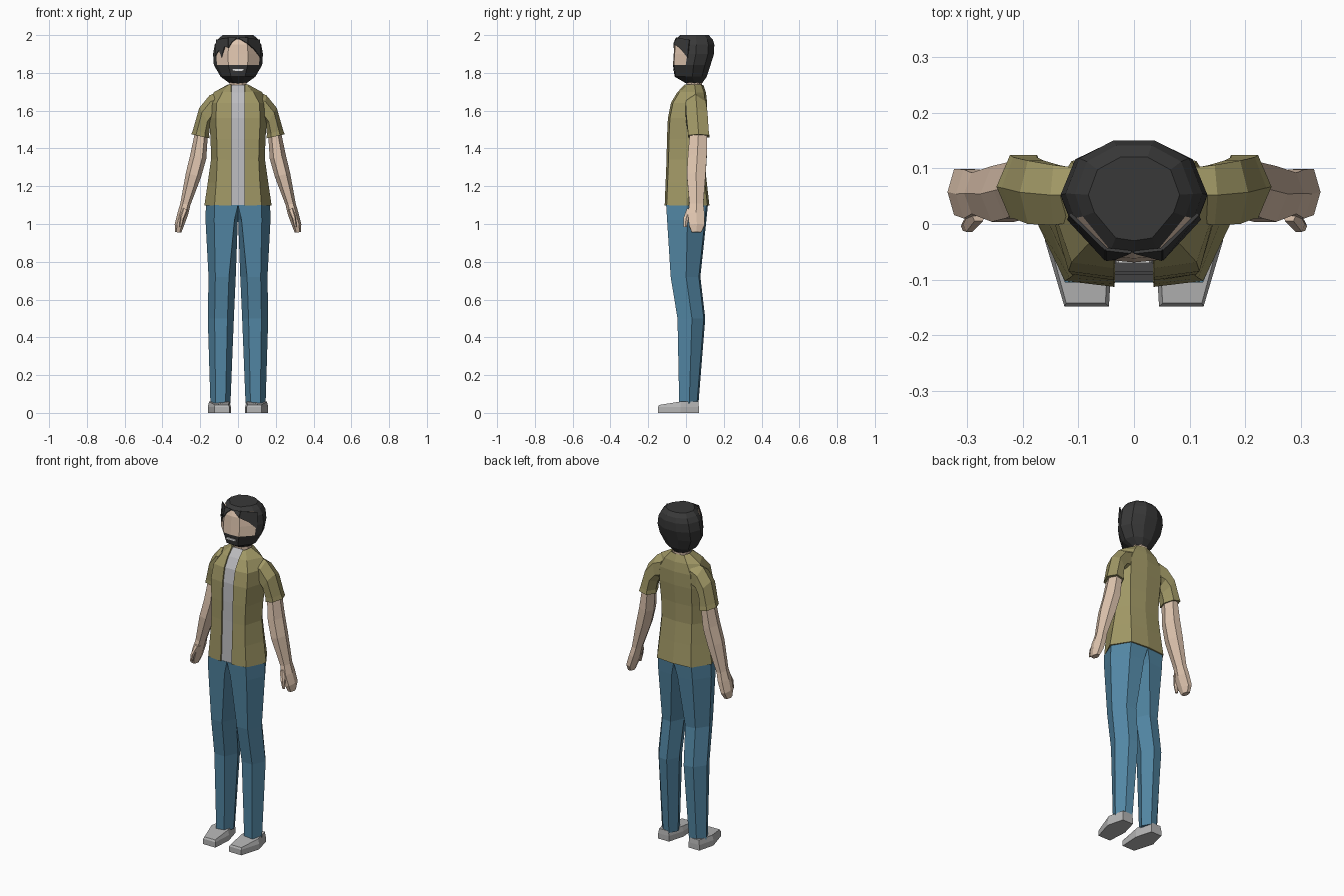
import bpy, bmesh

cube = bpy.data.objects.get("Cube")
if cube:
    bpy.data.objects.remove(cube, do_unlink=True)


def material(name, r, g, b):
    m = bpy.data.materials.new(name)
    m.use_nodes = True
    m.diffuse_color = (r, g, b, 1)
    m.node_tree.nodes["Principled BSDF"].inputs["Base Color"].default_value = (r, g, b, 1)
    return m


SKIN = material("skin", .74, .56, .43)
OLIVE = material("olive cloth", .35, .31, .13)
DENIM = material("blue denim", .085, .24, .37)
WHITE = material("pale grey shirt", .50, .50, .52)
SHOE = material("shoe grey", .46, .46, .46)
HAIR = material("dark hair", .04, .04, .04)
TEETH = material("teeth", .75, .75, .75)


def make(name, verts, faces, *mats):
    bm = bmesh.new()
    vs = [bm.verts.new(v) for v in verts]
    for f in faces:
        bm.faces.new([vs[i] for i in f])
    bmesh.ops.recalc_face_normals(bm, faces=bm.faces[:])
    mesh = bpy.data.meshes.new(name)
    bm.to_mesh(mesh)
    bm.free()
    for m in mats:
        mesh.materials.append(m)
    ob = bpy.data.objects.new(name, mesh)
    bpy.context.collection.objects.link(ob)
    return ob


def loft(name, rings, *mats, closed=True, caps=True):
    """Skin a list of equal-length rings."""
    n = len(rings[0])
    faces = []
    for r in range(len(rings) - 1):
        for i in range(n if closed else n - 1):
            a, b = r * n + i, r * n + (i + 1) % n
            faces.append((a, b, b + n, a + n))
    if closed and caps:
        faces += [range(n), range((len(rings) - 1) * n, len(rings) * n)]
    return make(name, [p for ring in rings for p in ring], faces, *mats)


def thicken(ob, t):
    mod = ob.modifiers.new("thickness", "SOLIDIFY")
    mod.thickness, mod.offset = t, 0


def mirrored(half):
    """Half outline on +x, front to back, completed on -x."""
    return half + [(-x, y, z) for x, y, z in reversed(half) if x > 0]


def flip(rings, s):
    return [[(s * x, y, z) for x, y, z in ring] for ring in rings]


# Torso: height, side x, corner x, front y, side y, back y
TORSO = [
    (1.098, .174, .122, -.109, .01, .120),
    (1.22, .156, .113, -.104, .015, .106),
    (1.34, .139, .107, -.099, .02, .093),
    (1.45, .141, .110, -.097, .03, .096),
    (1.56, .150, .115, -.092, .04, .106),
    (1.64, .150, .110, -.076, .05, .108),
    (1.695, .125, .080, -.043, .05, .102),
    (1.735, .052, .046, -.004, .045, .088),
]
jacket_rings, shirt_rings = [], []
for z, xs, xc, yf, ys, yb in TORSO:
    jacket_rings.append(mirrored([(.035, yf, z), (xc, yf + .01, z), (xs, ys, z),
                                  (xc * .9, yb - .01, z), (0, yb, z)]))
    shirt_rings.append([(-.045, yf + .006, z), (.045, yf + .006, z)])
thicken(loft("jacket", jacket_rings, OLIVE, closed=False), .008)
loft("undershirt", shirt_rings, WHITE, closed=False)

# Neck
loft("neck", [mirrored([(.02, .002, z), (.045, .028, z), (.045, .062, z), (.02, .086, z)])
              for z in (1.66, 1.78)], SKIN)


def leg_ring(z, xi, xo, yf, yb, ci, co):
    ym = yf + (yb - yf) * .52
    return [(xi + ci, yf, z), (xo - co, yf, z), (xo, ym, z), (xo - co * 1.3, yb - .008, z),
            (xi + ci, yb, z), (xi, ym, z)]


def limb_ring(out, inn, yf, yb):
    """Six-sided ring between an outer and an inner point."""
    def at(t, y):
        return (inn[0] + (out[0] - inn[0]) * t, y, inn[1] + (out[1] - inn[1]) * t)
    ym = (yf + yb) / 2
    return [at(1, ym), at(.75, yf), at(.25, yf), at(0, ym), at(.25, yb), at(.75, yb)]


LEG = [leg_ring(*r) for r in (
    (1.10, 0, .170, -.105, .116, 0, .046),
    (1.02, .001, .172, -.100, .108, .018, .046),
    (.72, .012, .156, -.081, .076, .036, .036),
    (.50, .022, .160, -.045, .102, .034, .036),
    (.05, .040, .146, -.036, .066, .026, .028))]

SLEEVE = [limb_ring(*r) for r in (
    ((.09, 1.705), (.11, 1.55), .005, .100),
    ((.15, 1.682), (.13, 1.545), -.002, .106),
    ((.205, 1.615), (.148, 1.52), 0, .114),
    ((.238, 1.50), (.153, 1.475), .01, .120),
    ((.247, 1.475), (.150, 1.453), .01, .124),
    ((.232, 1.473), (.158, 1.455), .02, .114))]

ARM = [limb_ring(*r) for r in (
    ((.228, 1.485), (.160, 1.47), .020, .112),
    ((.252, 1.37), (.168, 1.345), .010, .110),
    ((.276, 1.27), (.195, 1.25), .004, .104),
    ((.305, 1.11), (.252, 1.10), .018, .092),
    ((.320, 1.06), (.264, 1.05), .010, .098),
    ((.335, 1.0), (.288, .985), .016, .099),
    ((.334, .957), (.300, .955), .030, .080))]

THUMB = [limb_ring(*r) for r in (
    ((.294, 1.085), (.264, 1.075), .005, .045),
    ((.307, 1.03), (.285, 1.03), -.014, .014),
    ((.311, .985), (.297, .985), -.012, .004))]

# Shoe outline, wedge-shaped toward the toe
SOLE = [(.045, -.148), (.125, -.148), (.160, -.03), (.135, .068), (.065, .068), (.038, -.03)]
SHOE_RINGS = [[(x, y, z) for x, y in SOLE] for z in (0, .032)]
SHOE_RINGS.append([(.098 + (x - .098) * .88, y * .96, .042 if y < -.1 else .060) for x, y in SOLE])

for side, s in (("left", 1), ("right", -1)):
    loft(side + "_trouser_leg", flip(LEG, s), DENIM)
    loft(side + "_sleeve", flip(SLEEVE, s), OLIVE)
    loft(side + "_arm", flip(ARM, s), SKIN)
    loft(side + "_thumb", flip(THUMB, s), SKIN)
    loft(side + "_shoe", flip(SHOE_RINGS, s), SHOE)

# Head: height, side x, front y, back y
head_rings = []
for z, xs, yf, yb in (
        (1.745, .045, .000, .085), (1.78, .092, -.060, .110), (1.842, .128, -.069, .130),
        (1.90, .132, -.065, .148), (1.95, .123, -.062, .150), (1.978, .106, -.052, .141),
        (2.0, .082, -.030, .120)):
    d = yb - yf
    head_rings.append(mirrored([(0, yf, z), (.4 * xs, yf + .005, z), (.87 * xs, yf + .34 * d, z),
                                (xs, yf + .55 * d, z), (.8 * xs, yf + .85 * d, z), (.3 * xs, yb, z)]))
head = loft("head", head_rings, HAIR, SKIN)
for p in head.data.polygons:
    if 1.842 < p.center.z < 1.977 and p.center.y < -.01:
        p.material_index = 1


# Fringe locks wrapped over the forehead
def on_brow(x, z):
    a = abs(x)
    y = -.069 + a * .1 if a < .05 else -.064 + (a - .05) * 1.08
    return (x, y + max(0, z - 1.955) * .6, z)


LOCKS = [
    [(.0, 1.985), (.05, 1.986), (.05, 1.955)],
    [(.05, 1.986), (.05, 1.955), (.085, 1.925), (.118, 1.88), (.115, 1.975)],
    [(-.005, 1.985), (-.05, 1.986), (-.05, 1.932), (-.032, 1.962)],
    [(-.05, 1.986), (-.05, 1.932), (-.07, 1.94), (-.085, 1.882), (-.1, 1.92), (-.118, 1.89),
     (-.115, 1.975)],
]
for i, pts in enumerate(LOCKS):
    thicken(make("fringe_lock_%d" % (i + 1), [on_brow(*p) for p in pts], [range(len(pts))], HAIR), .006)

# Mouth plate set in the beard
loft("mouth", [[(-.032, y, 1.809), (.032, y, 1.809), (.028, y, 1.821), (-.028, y, 1.821)]
               for y in (-.070, -.062)], TEETH)
